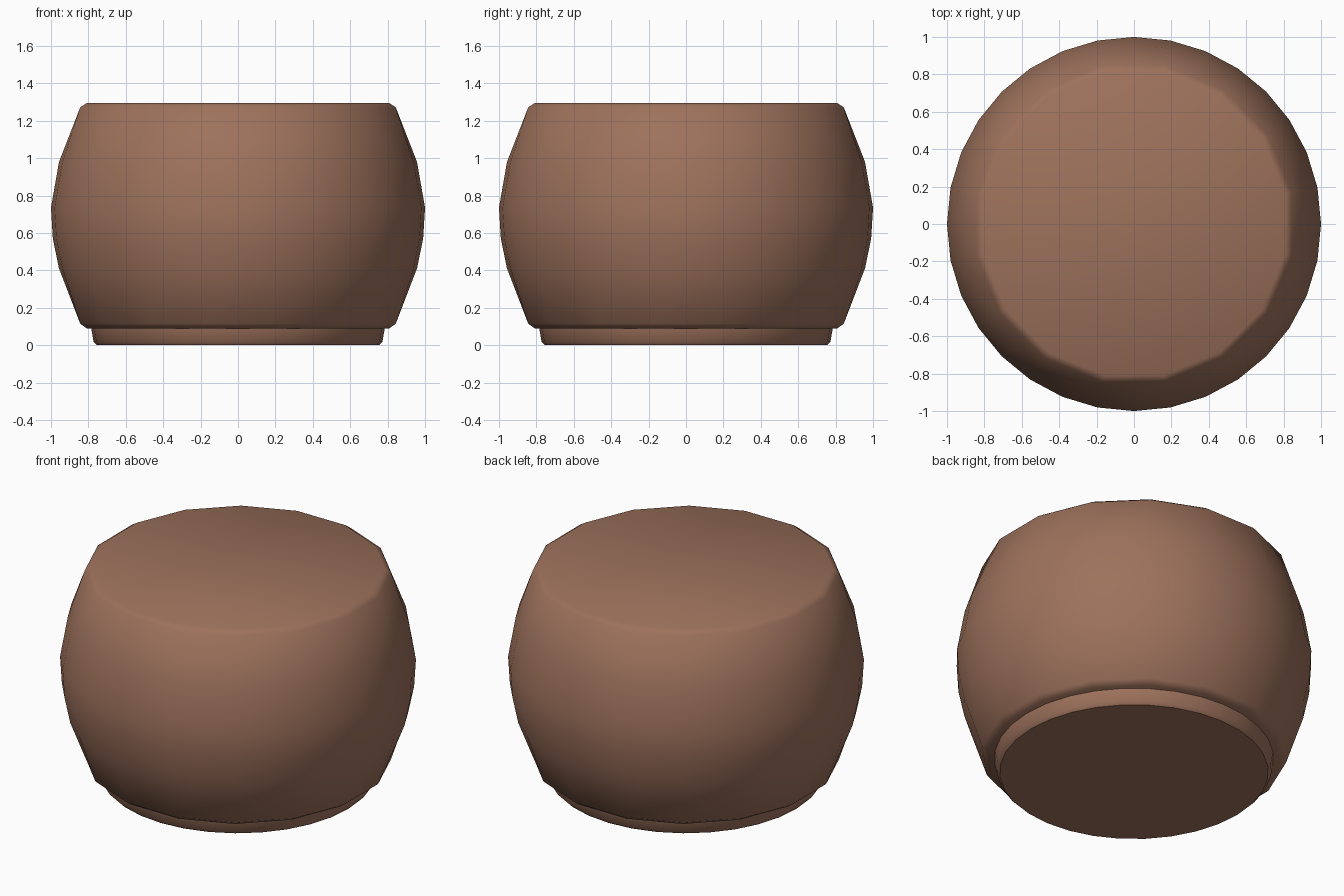
import bpy, bmesh, math

if "Cube" in bpy.data.objects:
    bpy.data.objects.remove(bpy.data.objects["Cube"])

clay = bpy.data.materials.new("brown_clay")
clay.diffuse_color = (0.34, 0.168, 0.107, 1)
clay.use_nodes = True
clay.node_tree.nodes["Principled BSDF"].inputs["Base Color"].default_value = clay.diffuse_color
N = 32


def lathe(name, profile):
    """Profile of (radius, z, coarse); coarse rings form a 16-sided outline."""
    bm = bmesh.new()
    rings = []
    for r, z, coarse in profile:
        ring = []
        for k in range(N):
            a = 2 * math.pi * k / N
            rr = r * math.cos(math.pi / 16) if coarse and k % 2 == 0 else r
            ring.append(bm.verts.new((rr * math.cos(a), rr * math.sin(a), z)))
        rings.append(ring)
    for lo, hi in zip(rings, rings[1:]):
        for k in range(N):
            j = (k + 1) % N
            bm.faces.new((lo[k], lo[j], hi[j], hi[k]))
    bm.faces.new(rings[0][::-1])
    bm.faces.new(rings[-1])
    me = bpy.data.meshes.new(name)
    bm.to_mesh(me)
    bm.free()
    me.materials.append(clay)
    ob = bpy.data.objects.new(name, me)
    bpy.context.collection.objects.link(ob)
    bpy.ops.object.select_all(action='DESELECT')
    ob.select_set(True)
    bpy.context.view_layer.objects.active = ob
    bpy.ops.object.shade_smooth_by_angle(angle=math.radians(40))
    return ob


# Rounded pot body with chamfered flat top and bottom
lathe("pot_body", [
    (0.825, 0.09, True), (0.86, 0.115, True), (0.957, 0.41, False),
    (0.99, 0.57, False), (1.0, 0.735, False), (0.957, 0.98, False),
    (0.86, 1.272, True), (0.825, 1.295, True)])

# Short foot under the body
lathe("pot_foot", [
    (0.755, 0.0, False), (0.772, 0.018, False), (0.785, 0.092, False)])
